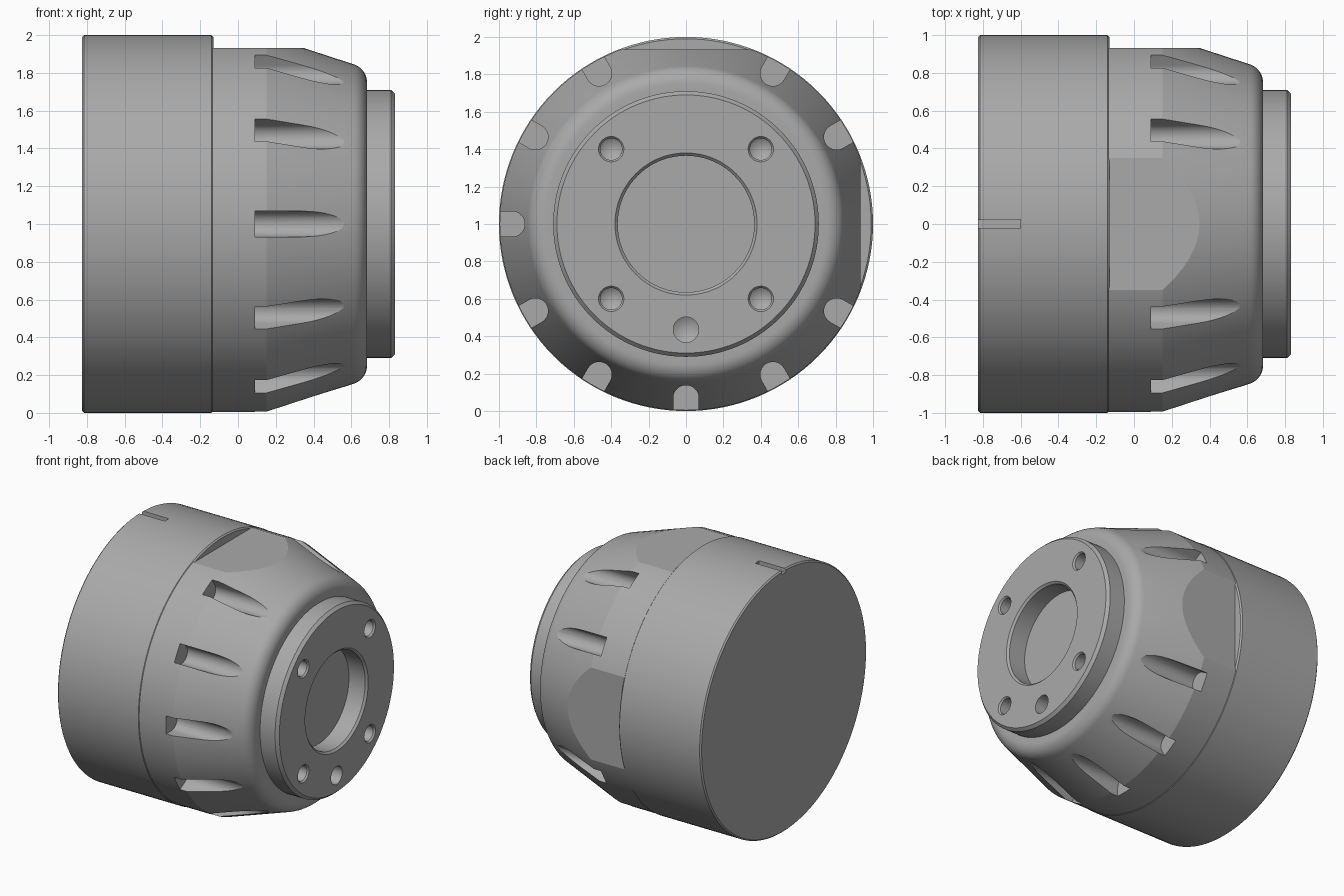
import bpy, bmesh, math
from mathutils import Matrix, Vector

if "Cube" in bpy.data.objects:
    bpy.data.objects.remove(bpy.data.objects["Cube"], do_unlink=True)

AXIS_Z = 1.0      # height of the turning axis
SEGMENTS = 128

steel = bpy.data.materials.new("grey_steel")
steel.use_nodes = True
GREY = (0.4, 0.4, 0.4, 1)
steel.diffuse_color = GREY
steel.node_tree.nodes["Principled BSDF"].inputs["Base Color"].default_value = GREY


def make_object(name, bm):
    bmesh.ops.recalc_face_normals(bm, faces=bm.faces)
    mesh = bpy.data.meshes.new(name)
    bm.to_mesh(mesh)
    bm.free()
    mesh.materials.append(steel)
    obj = bpy.data.objects.new(name, mesh)
    bpy.context.collection.objects.link(obj)
    return obj


def add_turned(bm, profile, y=0.0, z=AXIS_Z, segments=SEGMENTS):
    """Turn (x, radius) points, both ends on the axis, around an x-parallel line."""
    rings = []
    for x, r in profile:
        count = segments if r > 0 else 1
        rings.append([bm.verts.new((x, y + r * math.cos(math.tau * i / segments),
                                    z + r * math.sin(math.tau * i / segments)))
                      for i in range(count)])
    for a, b in zip(rings, rings[1:]):
        for i in range(segments):
            j = (i + 1) % segments
            quad = [a[i % len(a)], a[j % len(a)], b[j % len(b)], b[i % len(b)]]
            bm.faces.new(list(dict.fromkeys(quad)))


def add_box(bm, low, high):
    low, high = Vector(low), Vector(high)
    matrix = Matrix.Translation((low + high) / 2) @ Matrix.Diagonal((*(high - low), 1))
    bmesh.ops.create_cube(bm, size=1, matrix=matrix)


def add_flute(bm, angle, start=0.09, end=0.8, r=0.93, half=0.068):
    """U-shaped channel along x at the given angle."""
    section = [(1.2, -half)]
    for i in range(17):
        t = -math.pi / 2 - math.pi * i / 16
        section.append((r + half * math.cos(t), half * math.sin(t)))
    section.append((1.2, half))
    c, s = math.cos(angle), math.sin(angle)
    face = bm.faces.new([bm.verts.new((start, u * c - v * s, AXIS_Z + u * s + v * c))
                         for u, v in section])
    new = bmesh.ops.extrude_face_region(bm, geom=[face], use_keep_orig=True)
    bmesh.ops.translate(bm, vec=(end - start, 0, 0),
                        verts=[g for g in new["geom"] if isinstance(g, bmesh.types.BMVert)])


def cut(obj, bm):
    cutter = make_object("cutter", bm)
    cutter.hide_render = True
    mod = obj.modifiers.new("cut", 'BOOLEAN')
    mod.operation, mod.solver, mod.object = 'DIFFERENCE', 'EXACT', cutter
    bpy.context.view_layer.objects.active = obj
    bpy.ops.object.modifier_apply(modifier=mod.name)
    bpy.data.objects.remove(cutter, do_unlink=True)


def smooth(obj):
    bpy.ops.object.select_all(action='DESELECT')
    obj.select_set(True)
    bpy.context.view_layer.objects.active = obj
    bpy.ops.object.shade_smooth_by_angle(angle=math.radians(12))


# Rear drum with chamfered rims
bm = bmesh.new()
add_turned(bm, [(-0.825, 0), (-0.825, 0.99), (-0.815, 1), (-0.14, 1), (-0.13, 0.99), (-0.13, 0)])
drum = make_object("rear_drum", bm)

# Alignment slot on top of the drum
bm = bmesh.new()
add_box(bm, (-0.9, -0.024, 1.97), (-0.6, 0.024, 2.1))
cut(drum, bm)
smooth(drum)

# Tapered head with rounded shoulder and front boss
shoulder = []
for i in range(9):
    t = math.radians(72 - 9 * i)
    shoulder.append((0.583 + 0.1 * math.sin(math.pi / 2 - t), 0.75 + 0.1 * math.sin(t)))
bm = bmesh.new()
add_turned(bm, [(-0.15, 0), (-0.15, 0.996), (0.15, 0.996)] + shoulder
           + [(0.683, 0.71), (0.81, 0.71), (0.832, 0.69), (0.832, 0)])
head = make_object("tapered_head", bm)

# Wrench flats on the top and the back
bm = bmesh.new()
add_box(bm, (-0.3, -0.8, 1.932), (0.6, 0.8, 2.3))
cut(head, bm)
bm = bmesh.new()
add_box(bm, (-0.3, 0.932, 0.2), (0.6, 1.3, 1.8))
cut(head, bm)

# Grip flutes, left out where the flats are
bm = bmesh.new()
for k in range(12):
    if k not in (0, 3):
        add_flute(bm, math.radians(30 * k))
cut(head, bm)

# Central bore with chamfer, four screw holes and one pin hole
bm = bmesh.new()
add_turned(bm, [(0.68, 0), (0.68, 0.365), (0.817, 0.365), (0.832, 0.38), (0.9, 0.38), (0.9, 0)])
for y in (-0.4, 0.4):
    for dz in (-0.4, 0.4):
        add_turned(bm, [(0.56, 0), (0.6, 0.058), (0.82, 0.058), (0.832, 0.068), (0.9, 0.068), (0.9, 0)],
                   y, AXIS_Z + dz, 32)
add_turned(bm, [(0.56, 0), (0.6, 0.068), (0.9, 0.068), (0.9, 0)], 0, 0.435, 32)
cut(head, bm)
smooth(head)
